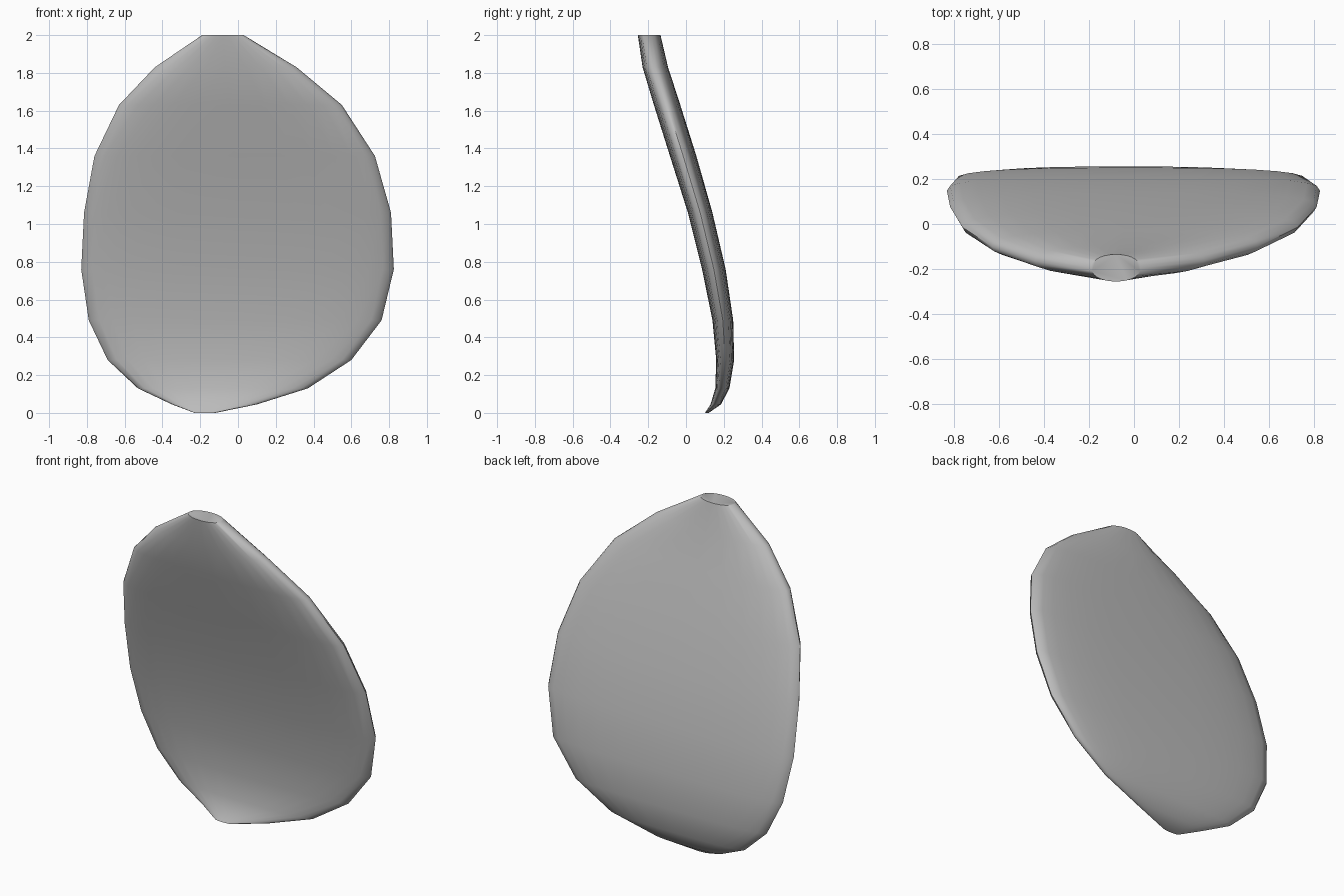
import bpy
import bmesh
from math import cos, sin, pi, radians

old = bpy.data.objects.get("Cube")
if old:
    bpy.data.objects.remove(old, do_unlink=True)

# Plain grey material
grey = bpy.data.materials.new("plain_grey")
grey.use_nodes = True
colour = (0.5, 0.5, 0.5, 1)
grey.diffuse_color = colour
grey.node_tree.nodes["Principled BSDF"].inputs["Base Color"].default_value = colour

# Cross-sections from the tip up: height, side limits, front and back limits
SECTIONS = [
    (0.00, -0.23, -0.12, 0.10, 0.12),
    (0.045, -0.35, 0.10, 0.13, 0.185),
    (0.13, -0.53, 0.37, 0.155, 0.23),
    (0.28, -0.69, 0.60, 0.16, 0.255),
    (0.49, -0.79, 0.76, 0.14, 0.25),
    (0.76, -0.83, 0.825, 0.085, 0.21),
    (1.06, -0.815, 0.81, 0.01, 0.14),
    (1.36, -0.76, 0.725, -0.085, 0.055),
    (1.63, -0.63, 0.55, -0.17, -0.03),
    (1.83, -0.44, 0.31, -0.23, -0.095),
    (2.00, -0.19, 0.03, -0.255, -0.135),
]
SIDES = 28


def rounded(value, power):
    return (1 if value >= 0 else -1) * abs(value) ** (2 / power)


def make_ring(bm, z, left, right, front, back):
    # Wide sections are flatter, narrow ones are plain ovals
    power = 2 + 0.5 * (right - left)
    cx, cy = (left + right) / 2, (front + back) / 2
    rx, ry = (right - left) / 2, (back - front) / 2
    return [bm.verts.new((cx + rx * rounded(cos(a), power),
                          cy + ry * rounded(sin(a), power), z))
            for a in (2 * pi * i / SIDES for i in range(SIDES))]


# Curved blade lofted through the sections, with a flat cut at the top
bm = bmesh.new()
rings = [make_ring(bm, *section) for section in SECTIONS]
for low, high in zip(rings, rings[1:]):
    for i in range(SIDES):
        j = (i + 1) % SIDES
        bm.faces.new((low[i], low[j], high[j], high[i]))
bm.faces.new(rings[-1])
bm.faces.new(rings[0][::-1])
bmesh.ops.recalc_face_normals(bm, faces=bm.faces)

mesh = bpy.data.meshes.new("curved_blade")
bm.to_mesh(mesh)
bm.free()
mesh.materials.append(grey)
blade = bpy.data.objects.new("curved_blade", mesh)
bpy.context.collection.objects.link(blade)

bpy.ops.object.select_all(action="DESELECT")
blade.select_set(True)
bpy.context.view_layer.objects.active = blade
bpy.ops.object.shade_smooth_by_angle(angle=radians(50))
